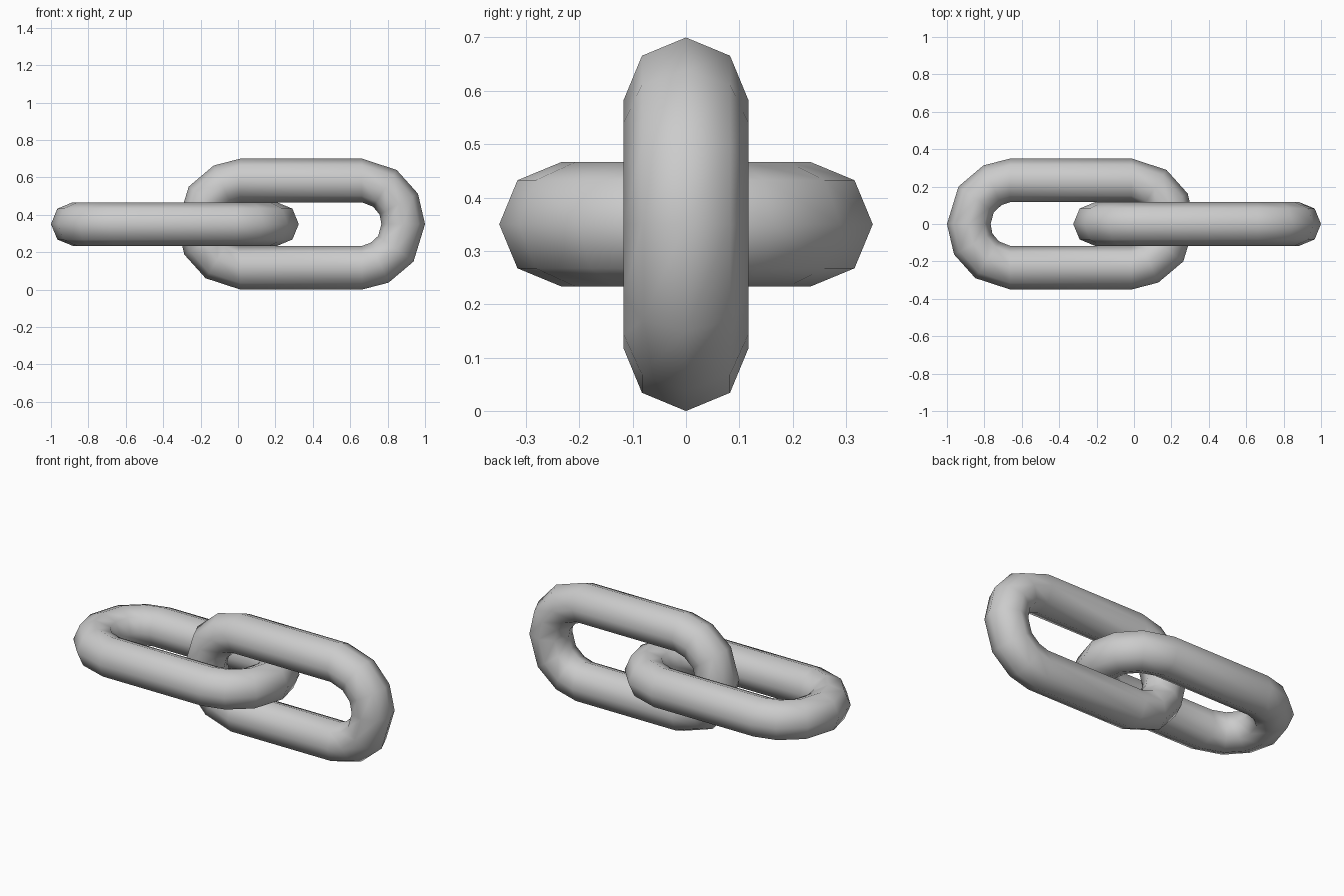
import bpy, bmesh
from math import cos, sin, pi, radians
from mathutils import Matrix, Vector

if "Cube" in bpy.data.objects:
    bpy.data.objects.remove(bpy.data.objects["Cube"])

TUBE = 0.1167      # rod radius
SIDES = 8          # rod cross-section
HALF = 0.325       # half length of the straight rods

# Outer profile of one rounded end: (angle, outer radius)
END = [(90, 0.35), (57.3, 0.344), (28.5, 0.341), (0, 0.3375),
       (-36, 0.341), (-65.5, 0.344), (-90, 0.35)]


def make_link(name, matrix):
    bm = bmesh.new()
    rings = []
    # The second end is the first one turned half way round
    for turn, cx in ((0, HALF), (-180, -HALF)):
        for deg, outer in END:
            a = radians(deg + turn)
            out = Vector((cos(a), sin(a), 0))
            centre = Vector((cx, 0, 0)) + out * (outer - TUBE)
            ring = []
            for i in range(SIDES):
                t = 2 * pi * i / SIDES
                ring.append(bm.verts.new(
                    centre + out * TUBE * cos(t) + Vector((0, 0, TUBE * sin(t)))))
            rings.append(ring)
    # Skin the closed loop of rings
    for k, r0 in enumerate(rings):
        r1 = rings[(k + 1) % len(rings)]
        for i in range(SIDES):
            j = (i + 1) % SIDES
            bm.faces.new((r0[i], r0[j], r1[j], r1[i])).smooth = True
    bmesh.ops.recalc_face_normals(bm, faces=bm.faces)
    me = bpy.data.meshes.new(name)
    bm.to_mesh(me)
    bm.free()
    ob = bpy.data.objects.new(name, me)
    ob.matrix_world = matrix
    bpy.context.collection.objects.link(ob)
    return ob


# Flat link on the left, upright link on the right
make_link("flat_link", Matrix.Translation((-0.3375, 0, 0.35)))
make_link("upright_link", Matrix.Translation((0.3375, 0, 0.35)) @ Matrix.Rotation(pi / 2, 4, 'X'))
